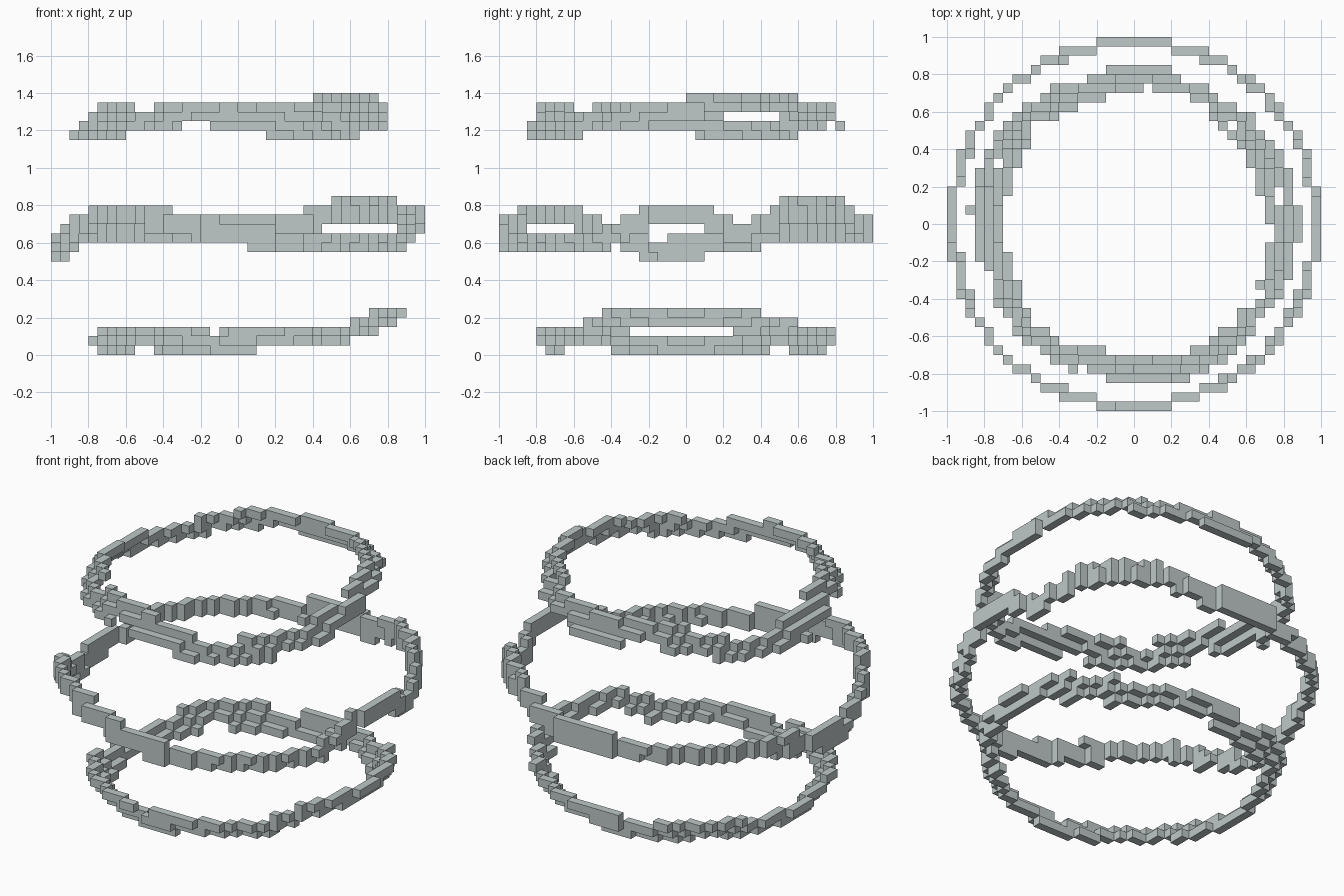
import bpy, bmesh, math

if "Cube" in bpy.data.objects:
    bpy.data.objects.remove(bpy.data.objects["Cube"])

V = 0.05            # block size
CZ = 0.7            # centre height of the sphere the rings lie on

# Turning points of each wavy ring: (angle in degrees from +x, lowest layer)
RINGS = {
    "middle_ring": [
        (-170, 10), (-140, 14), (-125, 14), (-75, 11), (-28, 11), (-10, 14), (3, 14),
        (18, 12), (34, 14.5), (58, 14.5), (75, 12.4), (150, 12)],
    "top_ring": [
        (-155, 25), (-135, 24), (-105, 25), (-65, 23), (-35, 24), (-5, 25), (12, 26),
        (40, 26), (60, 25), (90, 24.5), (112, 25), (145, 23), (160, 23)],
    "bottom_ring": [
        (-160, 0), (-145, 1), (-118, 1), (-97, 0), (-78, 1), (-45, 1), (-25, 3),
        (15, 3), (50, 1), (80, 1), (105, 0), (135, 1), (155, 0)],
}

mat = bpy.data.materials.new("pale grey")
mat.diffuse_color = (0.52, 0.58, 0.58, 1.0)
mat.use_nodes = True
mat.node_tree.nodes["Principled BSDF"].inputs["Base Color"].default_value = mat.diffuse_color


def inside(i, j, k):
    """Block centre lies within the sphere."""
    x, y, z = (i + 0.5) * V, (j + 0.5) * V, (k + 0.5) * V - CZ
    return x * x + y * y + z * z < 1.0


def band(course, a):
    """Layers of a ring at an angle: two on the level, three where it climbs."""
    loop = course + [(course[0][0] + 360, course[0][1])]
    if a < course[0][0]:
        a += 360
    for (a0, l0), (a1, l1) in zip(loop, loop[1:]):
        if a0 <= a <= a1:
            c = l0 + (l1 - l0) * (a - a0) / (a1 - a0)
            return range(math.floor(c + 0.25), math.ceil(c + 1.75))


def ring_blocks(course):
    """Outline blocks of each sphere slice, kept where the band passes."""
    out = set()
    for i in range(-20, 20):
        for j in range(-20, 20):
            for k in band(course, math.degrees(math.atan2(j + 0.5, i + 0.5))):
                if inside(i, j, k) and not all(
                        inside(i + a, j + b, k)
                        for a, b in ((1, 0), (-1, 0), (0, 1), (0, -1))):
                    out.add((i, j, k))
    return out


def build(name, blocks):
    """Mesh of the exposed block faces."""
    bm = bmesh.new()
    verts = {}

    def vert(p):
        if p not in verts:
            verts[p] = bm.verts.new([c * V for c in p])
        return verts[p]

    for b in blocks:
        for axis in range(3):
            u, w = (axis + 1) % 3, (axis + 2) % 3
            for side in (0, 1):
                n = list(b)
                n[axis] += 2 * side - 1
                if tuple(n) in blocks:
                    continue
                quad = []
                for du, dw in ((0, 0), (1, 0), (1, 1), (0, 1)):
                    p = list(b)
                    p[axis] += side
                    p[u] += du
                    p[w] += dw
                    quad.append(vert(tuple(p)))
                bm.faces.new(quad if side else quad[::-1])
    me = bpy.data.meshes.new(name)
    bm.to_mesh(me)
    bm.free()
    me.materials.append(mat)
    bpy.context.collection.objects.link(bpy.data.objects.new(name, me))


for name, course in RINGS.items():
    build(name, ring_blocks(course))
